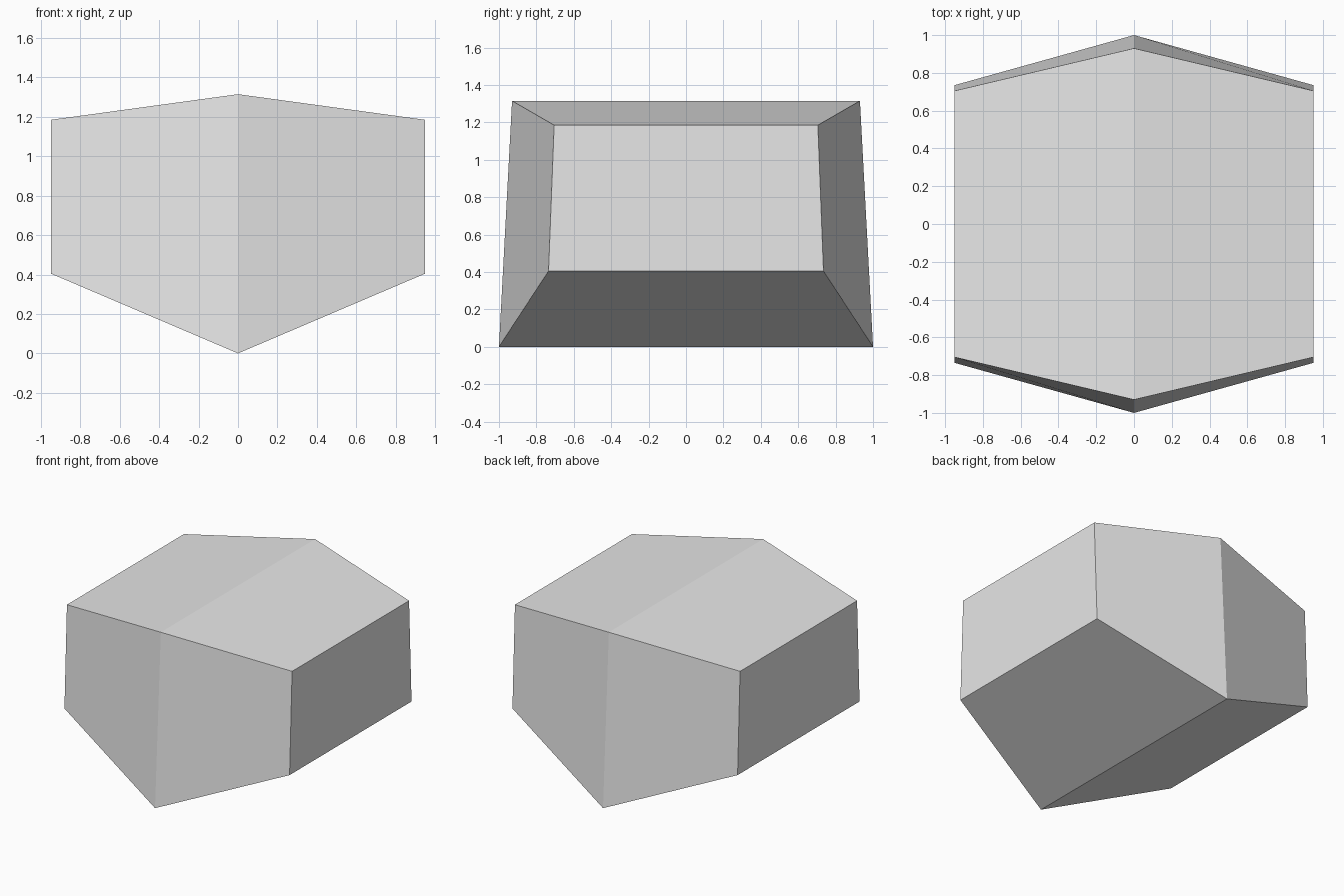
import bpy
import bmesh

cube = bpy.data.objects.get("Cube")
if cube:
    bpy.data.objects.remove(cube, do_unlink=True)

# Plain grey stone colour
grey = bpy.data.materials.new("light_grey")
grey.use_nodes = True
colour = (0.8, 0.8, 0.8, 1)
grey.diffuse_color = colour
grey.node_tree.nodes["Principled BSDF"].inputs["Base Color"].default_value = colour


def section(bm, x, low, high, half_low, half_high):
    """One four-sided cross-section, wider at its base than at its top."""
    corners = [(-half_low, low), (half_low, low), (half_high, high), (-half_high, high)]
    return [bm.verts.new((x, y, z)) for y, z in corners]


# Faceted block: two small ends and a large ridge section in the middle
bm = bmesh.new()
right_end = section(bm, -0.95, 0.405, 1.185, 0.735, 0.705)
ridge = section(bm, 0, 0, 1.315, 1, 0.93)
left_end = section(bm, 0.95, 0.405, 1.185, 0.735, 0.705)

for a, b in ((right_end, ridge), (ridge, left_end)):
    for i in range(4):
        j = (i + 1) % 4
        bm.faces.new((a[i], a[j], b[j], b[i]))
bm.faces.new(right_end)
bm.faces.new(left_end)
bmesh.ops.recalc_face_normals(bm, faces=bm.faces)

mesh = bpy.data.meshes.new("faceted_block")
bm.to_mesh(mesh)
bm.free()
mesh.materials.append(grey)
block = bpy.data.objects.new("faceted_block", mesh)
bpy.context.collection.objects.link(block)
